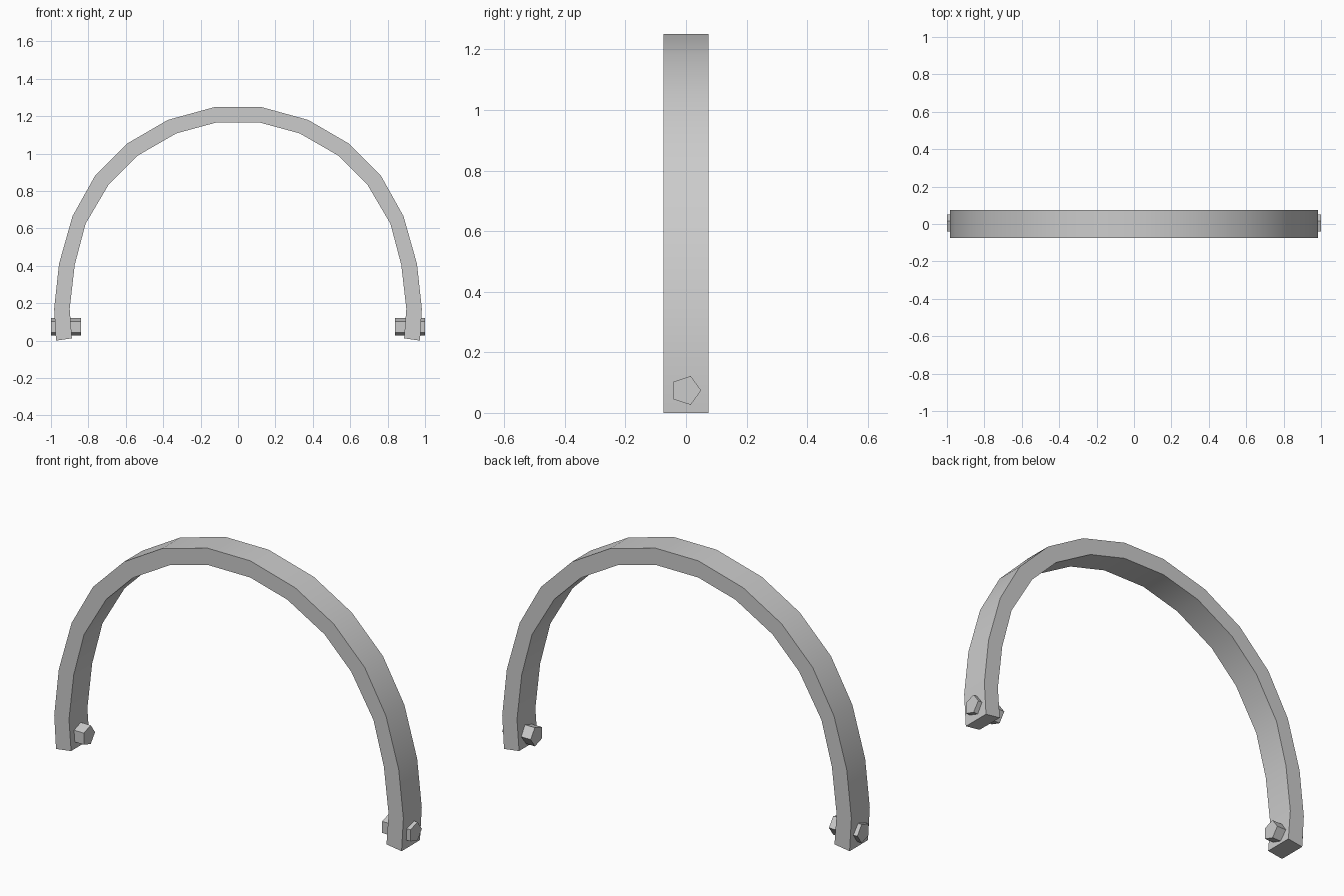
import bpy, bmesh, math

cube = bpy.data.objects.get("Cube")
if cube:
    bpy.data.objects.remove(cube, do_unlink=True)

GREY = (0.6, 0.6, 0.6, 1)
metal = bpy.data.materials.new("grey_metal")
metal.use_nodes = True
metal.diffuse_color = GREY
metal.node_tree.nodes["Principled BSDF"].inputs["Base Color"].default_value = GREY


def finish(name, bm):
    bmesh.ops.recalc_face_normals(bm, faces=bm.faces)
    mesh = bpy.data.meshes.new(name)
    bm.to_mesh(mesh)
    bm.free()
    mesh.materials.append(metal)
    obj = bpy.data.objects.new(name, mesh)
    bpy.context.collection.objects.link(obj)
    bpy.ops.object.select_all(action='DESELECT')
    obj.select_set(True)
    bpy.context.view_layer.objects.active = obj
    bpy.ops.object.shade_smooth_by_angle(angle=math.radians(35))
    return obj


# Arched handle: outer and inner edge of one half, from crown to foot
outer = [(0.12, 1.25), (0.375, 1.18), (0.59, 1.055), (0.765, 0.88),
         (0.885, 0.665), (0.957, 0.41), (0.983, 0.17), (0.973, 0)]
inner = [(0.12, 1.165), (0.33, 1.108), (0.54, 0.987), (0.69, 0.837),
         (0.815, 0.625), (0.873, 0.405), (0.9, 0.17), (0.888, 0.012)]
half_width = 0.074


def full(side):
    return [(-x, z) for x, z in reversed(side)] + side


bm = bmesh.new()
rings = []
for (xo, zo), (xi, zi) in zip(full(outer), full(inner)):
    rings.append([bm.verts.new(p) for p in (
        (xo, -half_width, zo), (xo, half_width, zo),
        (xi, half_width, zi), (xi, -half_width, zi))])
for a, b in zip(rings, rings[1:]):
    for i in range(4):
        j = (i + 1) % 4
        bm.faces.new((a[i], a[j], b[j], b[i]))
bm.faces.new(rings[0])
bm.faces.new(rings[-1])
finish("arched_handle", bm)

# Five-sided pivot pins through both feet, one corner towards the back
for name, side in (("left_pin", 1), ("right_pin", -1)):
    bm = bmesh.new()
    ends = []
    for x in (0.84, 1.0):
        ends.append([bm.verts.new((side * x, 0.05 * math.cos(t), 0.074 + 0.05 * math.sin(t)))
                     for t in (i * math.tau / 5 for i in range(5))])
    for i in range(5):
        j = (i + 1) % 5
        bm.faces.new((ends[0][i], ends[0][j], ends[1][j], ends[1][i]))
    for end in ends:
        bm.faces.new(end)
    finish(name, bm)
